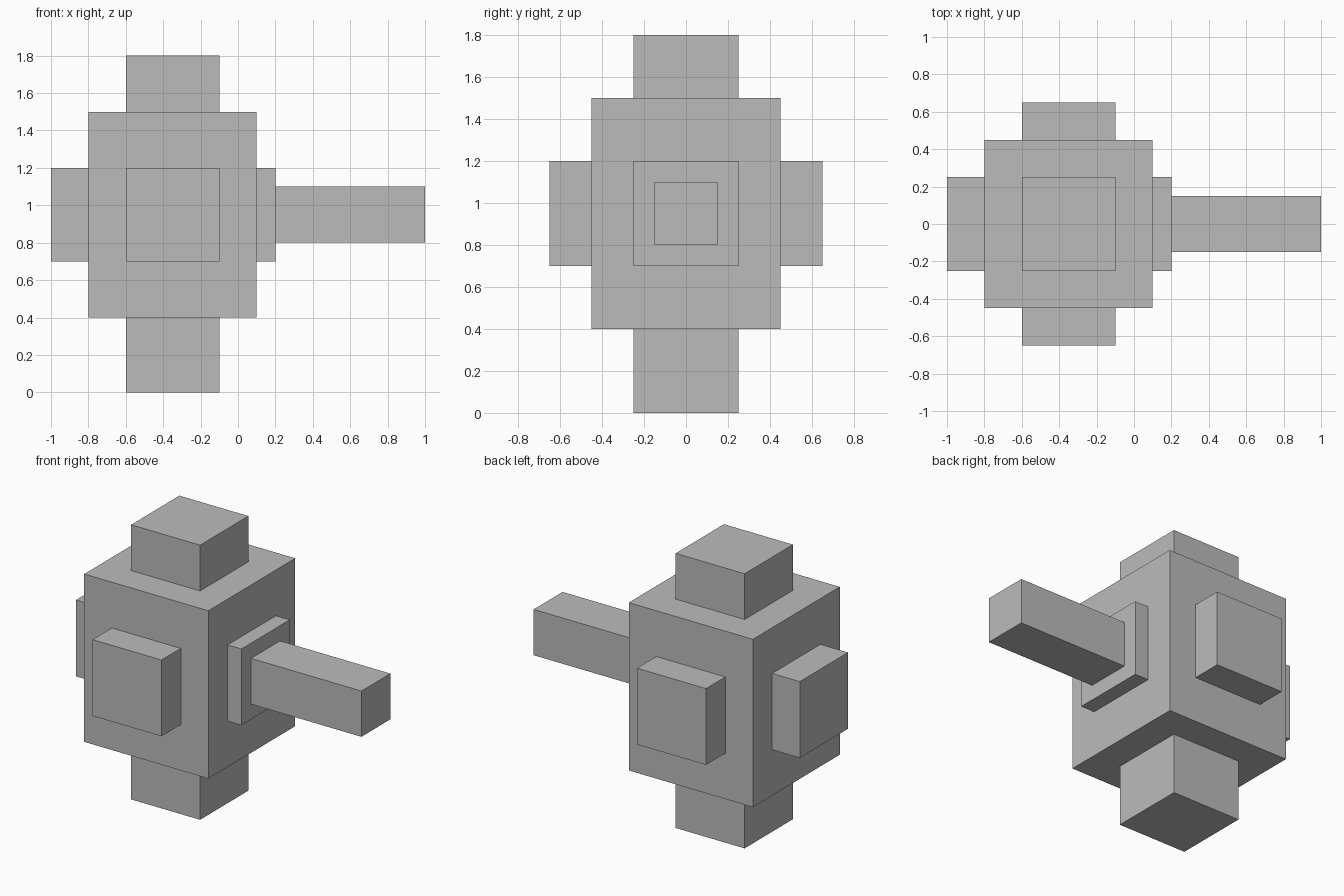
import bpy

if "Cube" in bpy.data.objects:
    bpy.data.objects.remove(bpy.data.objects["Cube"], do_unlink=True)

GREY = (0.5, 0.5, 0.5, 1.0)
grey = bpy.data.materials.new("plain grey")
grey.use_nodes = True
grey.diffuse_color = GREY
grey.node_tree.nodes["Principled BSDF"].inputs["Base Color"].default_value = GREY


def box(name, x, y, z):
    """Box spanning the given (min, max) range on each axis."""
    spans = (x, y, z)
    bpy.ops.mesh.primitive_cube_add(size=1, location=[(a + b) / 2 for a, b in spans])
    obj = bpy.context.object
    obj.name = obj.data.name = name
    obj.scale = [b - a for a, b in spans]
    bpy.ops.object.transform_apply(location=False, rotation=False, scale=True)
    obj.data.materials.append(grey)
    return obj


# Shared square cross-section of the blocks around the body
MID_X, MID_Y, MID_Z = (-0.6, -0.1), (-0.25, 0.25), (0.7, 1.2)

# Central body
box("body", (-0.8, 0.1), (-0.45, 0.45), (0.4, 1.5))

# Blocks above and below
box("top_block", MID_X, MID_Y, (1.5, 1.8))
box("bottom_block", MID_X, MID_Y, (0.0, 0.4))

# Blocks on the four sides
box("front_block", MID_X, (-0.65, -0.45), MID_Z)
box("back_block", MID_X, (0.45, 0.65), MID_Z)
box("right_block", (-1.0, -0.8), MID_Y, MID_Z)
box("left_plate", (0.1, 0.2), MID_Y, MID_Z)

# Long bar reaching out from the left plate
box("left_bar", (0.2, 1.0), (-0.15, 0.15), (0.8, 1.1))
